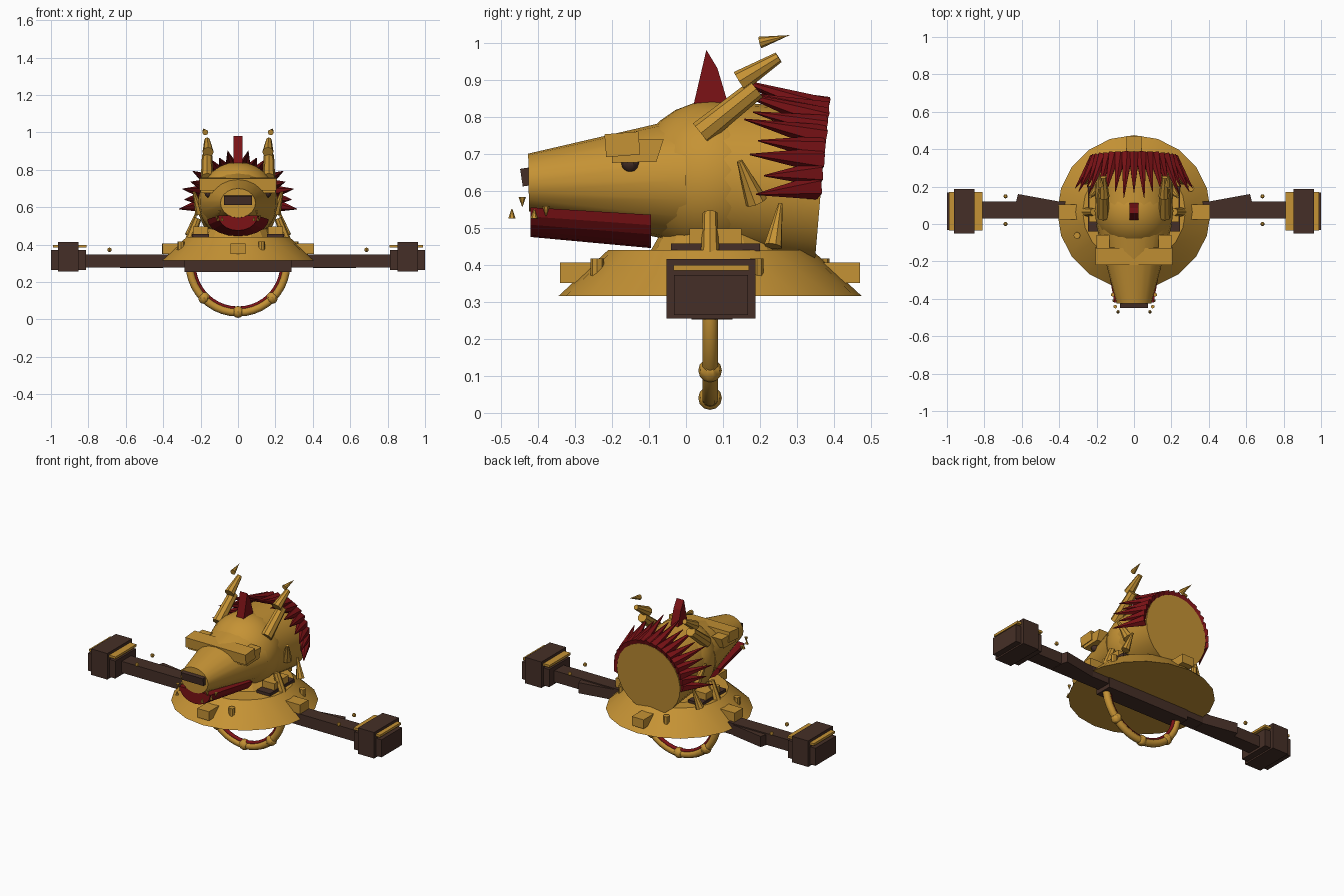
import bpy, bmesh, math
from mathutils import Vector, Matrix

if "Cube" in bpy.data.objects:
    bpy.data.objects.remove(bpy.data.objects["Cube"])


def material(name, rgb):
    m = bpy.data.materials.new(name)
    m.use_nodes = True
    m.diffuse_color = (*rgb, 1)
    m.node_tree.nodes["Principled BSDF"].inputs["Base Color"].default_value = (*rgb, 1)
    return m


GOLD = material("gold", (0.56, 0.29, 0.035))
RED = material("dark red", (0.2, 0.006, 0.008))
BROWN = material("dark brown", (0.06, 0.028, 0.02))
CY = 0.065  # depth of the collar axis


def finish(name, bm, mat, smooth=None):
    bmesh.ops.recalc_face_normals(bm, faces=bm.faces)
    me = bpy.data.meshes.new(name)
    bm.to_mesh(me)
    bm.free()
    me.materials.append(mat)
    ob = bpy.data.objects.new(name, me)
    bpy.context.collection.objects.link(ob)
    if smooth:
        bpy.ops.object.select_all(action='DESELECT')
        ob.select_set(True)
        bpy.context.view_layer.objects.active = ob
        bpy.ops.object.shade_smooth_by_angle(angle=math.radians(smooth))
    return ob


def box(name, centre, size, mat, tilt=0):
    bm = bmesh.new()
    bmesh.ops.create_cube(bm, size=1, matrix=Matrix.Translation(centre)
                          @ Matrix.Rotation(tilt, 4, 'X') @ Matrix.Diagonal((*size, 1)))
    return finish(name, bm, mat)


def cone(name, a, b, ra, rb, mat, sides=8, smooth=None):
    """Tapered round bar from point a to point b."""
    a, b = Vector(a), Vector(b)
    m = Matrix.Translation((a + b) / 2) @ (b - a).to_track_quat('Z', 'Y').to_matrix().to_4x4()
    bm = bmesh.new()
    bmesh.ops.create_cone(bm, cap_ends=True, segments=sides, radius1=ra, radius2=rb,
                          depth=(b - a).length, matrix=m)
    return finish(name, bm, mat, smooth)


def ball(name, centre, r, mat, seg=10):
    bm = bmesh.new()
    bmesh.ops.create_uvsphere(bm, u_segments=seg, v_segments=seg // 2 + 1, radius=r,
                              matrix=Matrix.Translation(centre))
    return finish(name, bm, mat, 30)


def prism(name, outline, axis, lo, hi, mat):
    """Extrude a 2D outline along x (outline is y, z) or z (outline is x, y)."""
    def place(p, t):
        return (t, *p) if axis == 'x' else (*p, t)
    bm = bmesh.new()
    ends = [[bm.verts.new(place(p, t)) for p in outline] for t in (lo, hi)]
    for e in ends:
        bm.faces.new(e)
    for i in range(len(outline)):
        j = (i + 1) % len(outline)
        bm.faces.new((ends[0][i], ends[0][j], ends[1][j], ends[1][i]))
    return finish(name, bm, mat)


# Collar with blocks and studs
cone("collar", (0, CY, 0.315), (0, CY, 0.44), 0.41, 0.275, GOLD, 20, 30)
for i in range(4):
    a = math.pi / 2 * i
    d = Vector((math.cos(a), math.sin(a), 0))
    b = box("collar_block", (0, 0, 0), (0.1, 0.08, 0.055), GOLD)
    b.rotation_euler.z = a
    b.location = Vector((0, CY, 0.378)) + d * 0.355
    a += math.pi / 8
    p = Vector((0.33 * math.cos(a), CY + 0.33 * math.sin(a), 0))
    cone("collar_stud", p + Vector((0, 0, 0.36)), p + Vector((0, 0, 0.417)), 0.018, 0.018, GOLD)

# Cross bar and hanging ring
box("cross_bar", (0, 0.075, 0.312), (1.66, 0.09, 0.07), BROWN)
box("bar_centre", (0, 0.07, 0.285), (0.57, 0.11, 0.065), BROWN)


def half_ring(name, major, tube_y, tube_z, mat):
    bm = bmesh.new()
    rows = []
    for i in range(21):
        a = math.pi + math.pi * i / 20
        row = []
        for k in range(10):
            t = 2 * math.pi * k / 10
            r = major + tube_z * math.cos(t)
            row.append(bm.verts.new((r * math.cos(a), CY + tube_y * math.sin(t),
                                     0.295 + r * math.sin(a))))
        rows.append(row)
    for p, q in zip(rows, rows[1:]):
        for k in range(10):
            bm.faces.new((p[k], p[k - 1], q[k - 1], q[k]))
    finish(name, bm, mat, 40)


half_ring("hanging_ring", 0.258, 0.022, 0.022, GOLD)
half_ring("ring_lining", 0.238, 0.012, 0.012, RED)
for deg in (225, 270, 315):
    a = math.radians(deg)
    ball("ring_bead", (0.258 * math.cos(a), CY, 0.295 + 0.255 * math.sin(a)), 0.032, GOLD)

# Head, back of head and muzzle
ball("skull", (0, 0.07, 0.63), 0.212, GOLD, 24)
cone("back_of_head", (0, 0.07, 0.635), (0, 0.365, 0.61), 0.205, 0.215, GOLD, 24, 30)
cone("muzzle", (0, -0.425, 0.622), (0, 0.0, 0.628), 0.078, 0.17, GOLD, 20, 30).scale.x = 1.2
cone("neck", (0, 0.09, 0.43), (0, 0.09, 0.5), 0.19, 0.15, GOLD, 16)
box("nose", (0, -0.432, 0.637), (0.15, 0.025, 0.048), BROWN, 0.15)

# Lower jaw: a half round trough that widens backwards
bm = bmesh.new()
rows = []
for y, w, top, deep in ((-0.42, 0.105, 0.555, 0.08), (-0.095, 0.165, 0.535, 0.09)):
    rows.append([bm.verts.new((w * math.cos(math.pi * k / 10), y,
                               top - deep * math.sin(math.pi * k / 10))) for k in range(11)])
for r in rows:
    bm.faces.new(r)
for k in range(11):
    bm.faces.new((rows[0][k], rows[0][k - 1], rows[1][k - 1], rows[1][k]))
finish("lower_jaw", bm, RED)

# Brow and crest
box("brow", (0, -0.172, 0.725), (0.41, 0.092, 0.062), GOLD, 0.08)
prism("crest", [(0.02, 0.83), (0.055, 0.98), (0.085, 0.93), (0.115, 0.83)], 'x', -0.025, 0.025, RED)

# Paired parts
for s, side in ((1, "left"), (-1, "right")):
    prism(side + "_brow_fin", [(-0.2, 0.675), (-0.08, 0.678), (-0.06, 0.74), (-0.2, 0.74)],
          'x', s * 0.13, s * 0.2, GOLD)
    ball(side + "_eye", (s * 0.155, -0.15, 0.675), 0.025, BROWN)

    # Horn in three pieces
    cone(side + "_horn_root", (s * 0.165, 0.04, 0.755), (s * 0.165, 0.19, 0.875), 0.034, 0.028, GOLD)
    cone(side + "_horn_shaft", (s * 0.16, 0.145, 0.895), (s * 0.165, 0.25, 0.96), 0.03, 0.015, GOLD)
    cone(side + "_horn_tip", (s * 0.175, 0.2, 1.0), (s * 0.187, 0.28, 1.02), 0.016, 0, GOLD)

    # Teeth along the lip
    for x, y, z, up in ((0.085, -0.47, 0.538, 1), (0.1, -0.442, 0.57, -1),
                        (0.105, -0.41, 0.538, 1), (0.115, -0.378, 0.545, -1)):
        cone(side + "_tooth", (s * x, y, z - 0.013 * up), (s * x, y, z + 0.013 * up),
             0.01, 0.001, GOLD, 6)

    # Cheek spikes and side fittings on the collar
    cone(side + "_cheek_spike", (s * 0.2, 0.19, 0.57), (s * 0.235, 0.145, 0.68), 0.03, 0.008, GOLD)
    cone(side + "_lower_spike", (s * 0.26, 0.235, 0.45), (s * 0.225, 0.255, 0.565), 0.025, 0.006, GOLD)
    cone(side + "_collar_spike", (s * 0.26, CY, 0.42), (s * 0.215, CY, 0.54), 0.025, 0.02, GOLD)
    box(side + "_cheek_block", (s * 0.2, 0.08, 0.475), (0.08, 0.14, 0.045), GOLD)
    box(side + "_cheek_hinge", (s * 0.2, 0.08, 0.447), (0.09, 0.24, 0.02), BROWN)

    # Bar brackets, beads and end blocks
    prism(side + "_bar_bracket", [(s * 0.4, 0.05), (s * 0.63, 0.05), (s * 0.63, 0.12),
                                  (s * 0.62, 0.16), (s * 0.4, 0.12)], 'z', 0.275, 0.34, BROWN)
    for y in (0.0, 0.148):
        ball(side + "_bar_bead", (s * 0.687, y, 0.372), 0.012, GOLD, 8)
    box(side + "_end_block", (s * 0.908, 0.068, 0.335), (0.11, 0.24, 0.16), BROWN)
    box(side + "_end_core", (s * 0.906, 0.068, 0.318), (0.186, 0.2, 0.108), BROWN)
    box(side + "_end_strip", (s * 0.9, 0.068, 0.392), (0.18, 0.204, 0.014), GOLD)

# Mane: long spikes rooted round the back rim, reaching forward and outward
COUNT = 19
for i in range(COUNT):
    a = math.pi * i / (COUNT - 1)
    c, h = math.cos(a), math.sin(a)
    odd = i % 2
    reach = 0.315 - 0.025 * odd
    root = (0.21 * c, 0.35 + 0.03 * h, 0.61 + 0.21 * h)
    tip = (reach * c, 0.19 - 0.05 * h + 0.03 * odd, 0.59 + reach * h)
    cone("mane_spike", root, tip, 0.034, 0.002, RED, 6)
